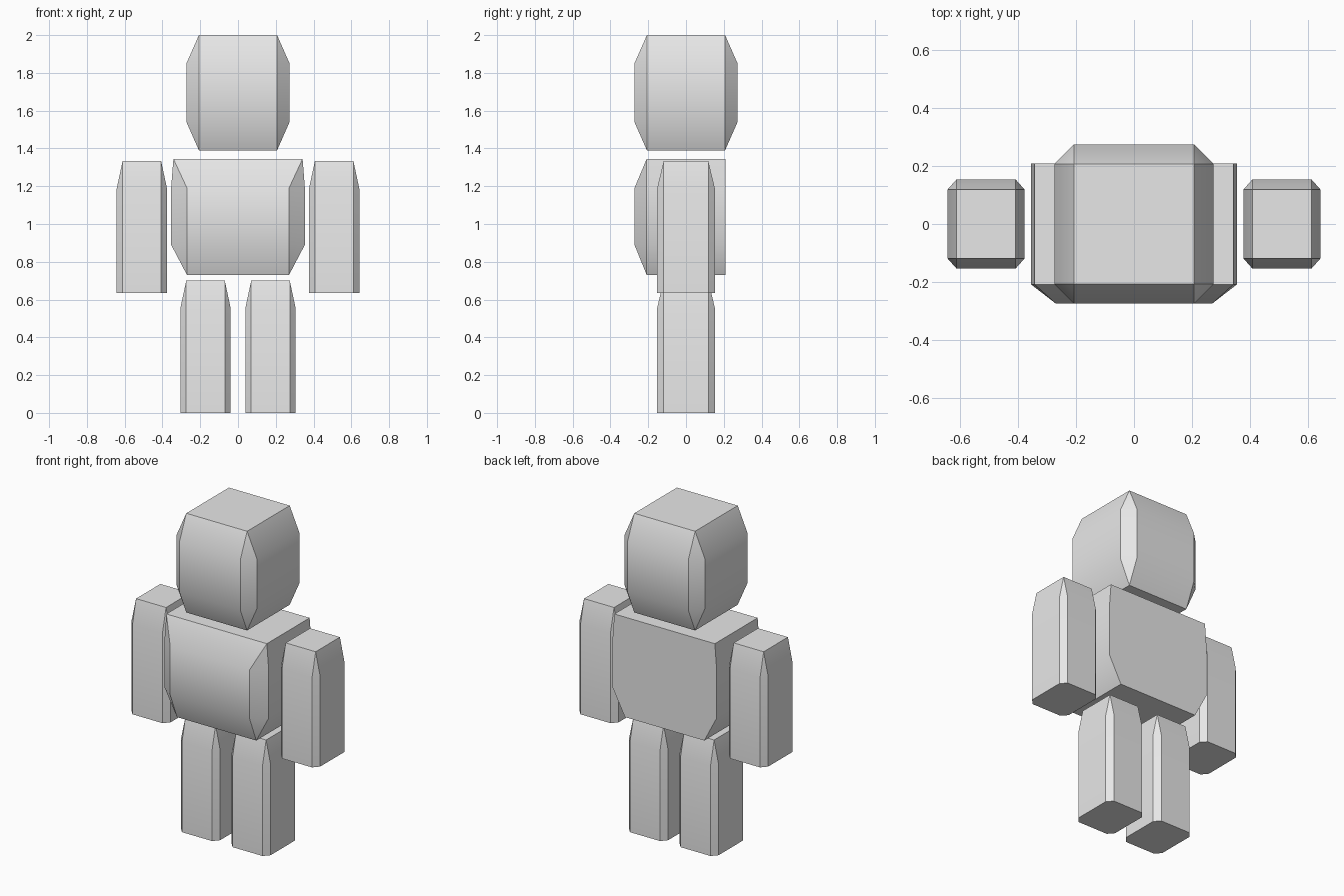
import bpy, bmesh, math

cube = bpy.data.objects.get("Cube")
if cube:
    bpy.data.objects.remove(cube, do_unlink=True)

grey = bpy.data.materials.new("light grey")
grey.use_nodes = True
colour = (0.8, 0.8, 0.8, 1)
grey.diffuse_color = colour
grey.node_tree.nodes["Principled BSDF"].inputs["Base Color"].default_value = colour


def rect(x, y, z):
    """Corners of a rectangle with half sizes x and y at height z."""
    return [(sx * x, sy * y, z) for sx in (-1, 1) for sy in (-1, 1)]


def chamfered(core, bulge, z):
    """Rectangle with cut corners: each side is pushed out from the core."""
    return rect(bulge[0], core[1], z) + rect(core[0], bulge[1], z)


def make_part(name, points, x=0):
    """Wrap the ring points in a convex shell with flat panels."""
    bm = bmesh.new()
    for p in points:
        bm.verts.new(p)
    bmesh.ops.convex_hull(bm, input=bm.verts[:])
    bmesh.ops.dissolve_limit(bm, angle_limit=math.radians(1),
                             verts=bm.verts[:], edges=bm.edges[:])
    bmesh.ops.recalc_face_normals(bm, faces=bm.faces[:])
    mesh = bpy.data.meshes.new(name)
    bm.to_mesh(mesh)
    bm.free()
    mesh.materials.append(grey)
    obj = bpy.data.objects.new(name, mesh)
    obj.location.x = x
    bpy.context.collection.objects.link(obj)
    bpy.ops.object.select_all(action='DESELECT')
    obj.select_set(True)
    bpy.context.view_layer.objects.active = obj
    bpy.ops.object.shade_smooth_by_angle(angle=math.radians(30))


# Head: block with all four sides bulging
core, bulge = (0.207, 0.207), (0.273, 0.273)
make_part("head", rect(*core, 1.39) + chamfered(core, bulge, 1.54)
          + chamfered(core, bulge, 1.85) + rect(*core, 2.0))

# Torso: bulging front and sides, flat back, wide shoulders
torso = rect(0.27, 0.208, 0.73) + rect(0.342, 0.208, 1.345)
for z in (0.89, 1.19):
    torso += rect(0.354, 0.208, z)
    torso += [(s * 0.27, -0.273, z) for s in (-1, 1)]
make_part("torso", torso)

# Arms and legs: upright blocks with cut corners, tapering at the top
core, bulge = (0.102, 0.118), (0.133, 0.153)
for limb, x, bottom, top in (("arm", 0.509, 0.635, 1.333), ("leg", 0.172, 0, 0.7)):
    points = (chamfered(core, bulge, bottom)
              + chamfered(core, bulge, top - 0.145) + rect(*core, top))
    for side, sign in (("left", 1), ("right", -1)):
        make_part(f"{side}_{limb}", points, sign * x)
